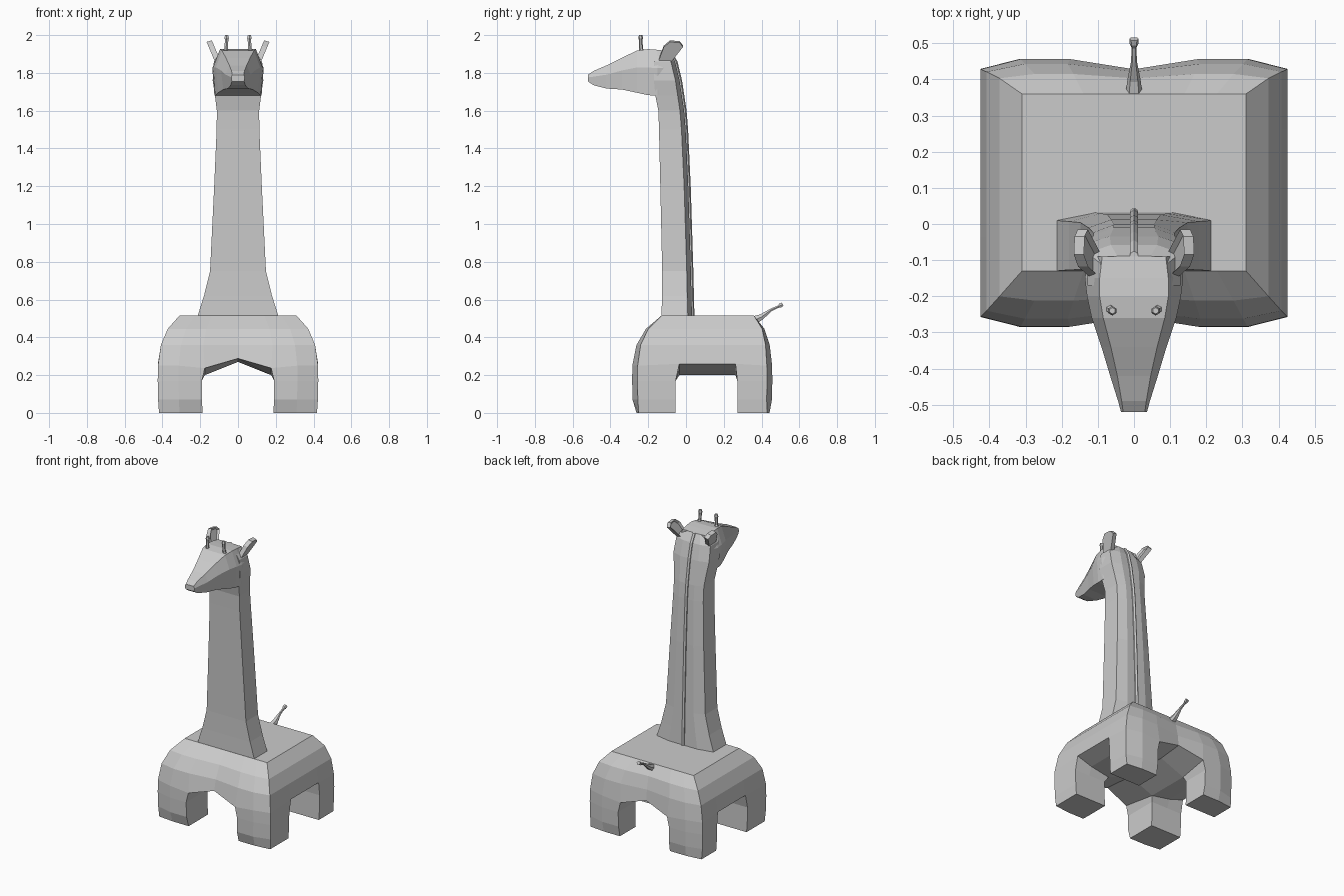
import bpy, bmesh
from mathutils import Vector

if "Cube" in bpy.data.objects:
    bpy.data.objects.remove(bpy.data.objects["Cube"])

grey = bpy.data.materials.new("light_grey")
grey.diffuse_color = (0.6, 0.6, 0.6, 1)
grey.use_nodes = True
grey.node_tree.nodes["Principled BSDF"].inputs["Base Color"].default_value = grey.diffuse_color


def finish(name, bm):
    bmesh.ops.recalc_face_normals(bm, faces=bm.faces)
    me = bpy.data.meshes.new(name)
    bm.to_mesh(me)
    bm.free()
    me.materials.append(grey)
    ob = bpy.data.objects.new(name, me)
    bpy.context.collection.objects.link(ob)
    return ob


def loft(name, rings):
    """Closed skin through rings of equal point count."""
    bm = bmesh.new()
    vs = [[bm.verts.new(p) for p in r] for r in rings]
    n = len(vs[0])
    for a, b in zip(vs, vs[1:]):
        for k in range(n):
            bm.faces.new((a[k], a[(k + 1) % n], b[(k + 1) % n], b[k]))
    bm.faces.new(vs[0])
    bm.faces.new(vs[-1])
    return finish(name, bm)


# Body and four legs: one grid-based shell, levels (z, half width, front y, back y, rounding)
LEVELS = [(.515, .31, -.13, .36, 0), (.445, .372, -.212, .415, .012),
          (.36, .408, -.262, .443, .022), (.25, .424, -.284, .456, .028),
          (.17, .425, -.285, .457, .028), (.07, .423, -.283, .455, .028),
          (0, .418, -.262, .442, .012)]
ARCH = 3
XS = (-1, -.74, -.45, 0, .45, .74, 1)
ARCH_EDGE = (.25, .25, .237, .288, .237, .25, .25)
ARCH_INNER = (.26, .225, .2, .27, .2, .225, .26)
bm = bmesh.new()
cache = {}


def bv(l, i, j):
    if (l, i, j) not in cache:
        z, hx, yf, yb, c = LEVELS[l]
        leg = l > ARCH
        y = (yf, -.055 if leg else -.035, .272 if leg else .262, yb)[j]
        inward = {0: 1, 3: -1}.get(j, 0) * c
        if i in (0, 3, 6):
            y += inward
        if l == ARCH:
            z = (ARCH_EDGE if j in (0, 3) else ARCH_INNER)[i]
        x = XS[i] * hx
        if l == ARCH and i in (2, 4):
            x *= .92
        cache[l, i, j] = bm.verts.new((x, y, z))
    return cache[l, i, j]


def wall(loop, first, last):
    for l in range(first, last):
        for a, b in zip(loop, loop[1:] + loop[:1]):
            bm.faces.new((bv(l, *a), bv(l, *b), bv(l + 1, *b), bv(l + 1, *a)))


rim = ([(i, 0) for i in range(7)] + [(6, 1), (6, 2)]
       + [(i, 3) for i in range(6, -1, -1)] + [(0, 2), (0, 1)])
wall(rim, 0, ARCH)
bm.faces.new([bv(0, *p) for p in rim])
for i in range(6):
    for j in range(3):
        if i in (2, 3) or j == 1:
            bm.faces.new([bv(ARCH, *p) for p in
                          ((i, j), (i + 1, j), (i + 1, j + 1), (i, j + 1))])
for i in (0, 4):
    for j in (0, 2):
        foot = [(i, j), (i + 1, j), (i + 2, j), (i + 2, j + 1), (i + 1, j + 1), (i, j + 1)]
        wall(foot, ARCH, 6)
        bm.faces.new([bv(6, *p) for p in foot])
finish("body_and_legs", bm)

# Neck: rings (z, half width, front y, back y) with bevelled back corners
NECK = [(.50, .218, -.13, .032), (.62, .18, -.127, .029), (.75, .148, -.126, .026),
        (1.2, .126, -.136, .012), (1.5, .113, -.143, -.002), (1.6, .112, -.146, -.010),
        (1.68, .122, -.162, -.022), (1.76, .134, -.17, -.034),
        (1.86, .128, -.17, -.058), (1.915, .092, -.17, -.088)]
loft("neck", [[(-w, f, z), (w, f, z), (w, b - .022, z), (w * .5, b, z),
               (-w * .5, b, z), (-w, b - .022, z)] for z, w, f, b in NECK])

# Mane ridge along the back of the neck
loft("mane", [[(-.013, b - .03, z), (.013, b - .03, z), (.011, b + .006, z),
               (0, b + .013, z), (-.011, b + .006, z)] for z, w, f, b in NECK])

# Head: sections (y, top half width, middle, bottom, top z, bottom z)
HEAD = [(-.52, .03, .036, .032, 1.79, 1.755), (-.49, .034, .044, .038, 1.81, 1.735),
        (-.42, .046, .066, .055, 1.84, 1.717), (-.34, .064, .09, .078, 1.88, 1.712),
        (-.26, .085, .117, .105, 1.918, 1.695), (-.20, .095, .13, .12, 1.926, 1.682),
        (-.15, .095, .136, .125, 1.922, 1.68), (-.09, .088, .125, .11, 1.915, 1.70)]
rings = []
for y, t, m, b, zt, zb in HEAD:
    zm = zb + (zt - zb) * .6
    rings.append([(-b, y, zb), (b, y, zb), (m, y, zm), (t, y, zt), (-t, y, zt), (-m, y, zm)])
loft("head", rings)

# Ears (cupped inner side) and horns, mirrored left and right
EAR = [(-.145, 1.868), (-.118, 1.94), (-.085, 1.968), (-.035, 1.964), (-.015, 1.942), (-.08, 1.86)]
for side, s in (("left", -1), ("right", 1)):
    bm = bmesh.new()
    inner, outer = ([bm.verts.new((s * (x0 + .42 * (z - 1.86)), y, z + dz)) for y, z in EAR]
                    for x0, dz in ((.093, .004), (.121, -.004)))
    cup = bm.faces.new(inner)
    bm.faces.new(outer)
    for k in range(6):
        m = (k + 1) % 6
        bm.faces.new((inner[k], inner[m], outer[m], outer[k]))
    bmesh.ops.recalc_face_normals(bm, faces=bm.faces)
    bmesh.ops.inset_individual(bm, faces=[cup], thickness=.012, depth=-.012)
    finish(side + "_ear", bm)

    HORN = [(1.90, .07, -.23, .016), (1.93, .063, -.238, .009), (1.975, .06, -.24, .009),
            (1.985, .06, -.24, .012), (2.0, .06, -.24, .008)]
    loft(side + "_horn", [[(s * x + dx * r, y + dy * r, z) for dx, dy in
                           ((1, .5), (0, 1.1), (-1, .5), (-1, -.5), (0, -1.1), (1, -.5))]
                          for z, x, y, r in HORN])

# Tail: tapered rod with a knob, sections (y, z, half width, half thickness)
TAIL = [(.355, .488, .024, .026), (.40, .508, .018, .017), (.45, .545, .008, .008),
        (.488, .562, .007, .007), (.498, .568, .012, .012), (.512, .575, .013, .011)]
across = Vector((0, -.45, .89))
loft("tail", [[Vector((dx * w, y, z)) + across * dz * t for dx, dz in
               ((1, 0), (.6, .9), (-.6, .9), (-1, 0), (-.6, -.9), (.6, -.9))]
              for y, z, w, t in TAIL])
